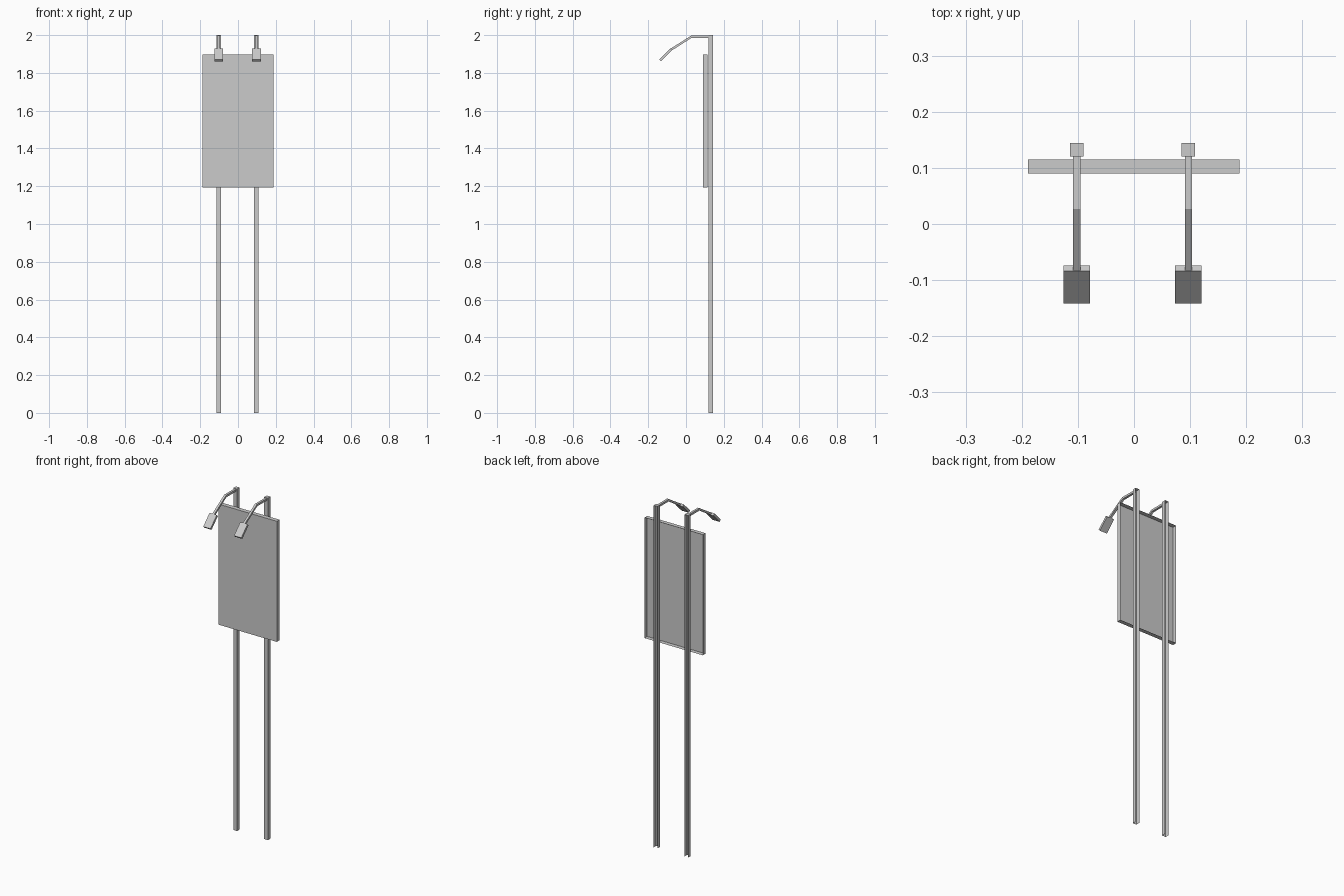
import bpy, bmesh

if "Cube" in bpy.data.objects:
    bpy.data.objects.remove(bpy.data.objects["Cube"])


def make_object(name, bm):
    bmesh.ops.recalc_face_normals(bm, faces=bm.faces)
    mesh = bpy.data.meshes.new(name)
    bm.to_mesh(mesh)
    bm.free()
    obj = bpy.data.objects.new(name, mesh)
    bpy.context.collection.objects.link(obj)
    return obj


def open_box(name, lo, hi, open_bottom=False):
    """Sheet-metal box with its back (+y) left open."""
    bm = bmesh.new()
    bmesh.ops.create_cube(bm, size=1)
    bm.normal_update()
    drop = [f for f in bm.faces
            if f.normal.y > 0.5 or (open_bottom and f.normal.z < -0.5)]
    for v in bm.verts:
        for i in range(3):
            v.co[i] = hi[i] if v.co[i] > 0 else lo[i]
    bmesh.ops.delete(bm, geom=drop, context='FACES_ONLY')
    obj = make_object(name, bm)
    # keep outward normals on the open shell
    centre = [(a + b) / 2 for a, b in zip(lo, hi)]
    for p in obj.data.polygons:
        if sum(p.normal[i] * (p.center[i] - centre[i]) for i in range(3)) < 0:
            p.flip()
    return obj


def extrude_side(name, profile, x, width):
    """Side (y, z) outline extruded across x."""
    bm = bmesh.new()
    face = bm.faces.new([bm.verts.new((x - width / 2, y, z)) for y, z in profile])
    new = bmesh.ops.extrude_face_region(bm, geom=[face])['geom']
    bmesh.ops.translate(bm, vec=(width, 0, 0),
                        verts=[g for g in new if isinstance(g, bmesh.types.BMVert)])
    return make_object(name, bm)


# Sign panel: front sheet with folded rim
open_box("sign_panel", (-0.189, 0.09, 1.192), (0.188, 0.115, 1.897))

# Bent lamp arm and tilted lamp head side outlines
ARM = [(0.122, 1.997), (0.027, 1.997), (-0.084, 1.927),
       (-0.078, 1.917), (0.029, 1.985), (0.122, 1.985)]
HEAD = [(-0.084, 1.929), (-0.142, 1.871), (-0.132, 1.861), (-0.074, 1.919)]

for side, x in (("left", -0.102), ("right", 0.097)):
    # Channel post, open at the back and foot
    open_box(f"post_{side}", (x - 0.012, 0.12, 0), (x + 0.012, 0.144, 2), True)
    extrude_side(f"lamp_arm_{side}", ARM, x, 0.013)
    extrude_side(f"lamp_head_{side}", HEAD, x, 0.047)
